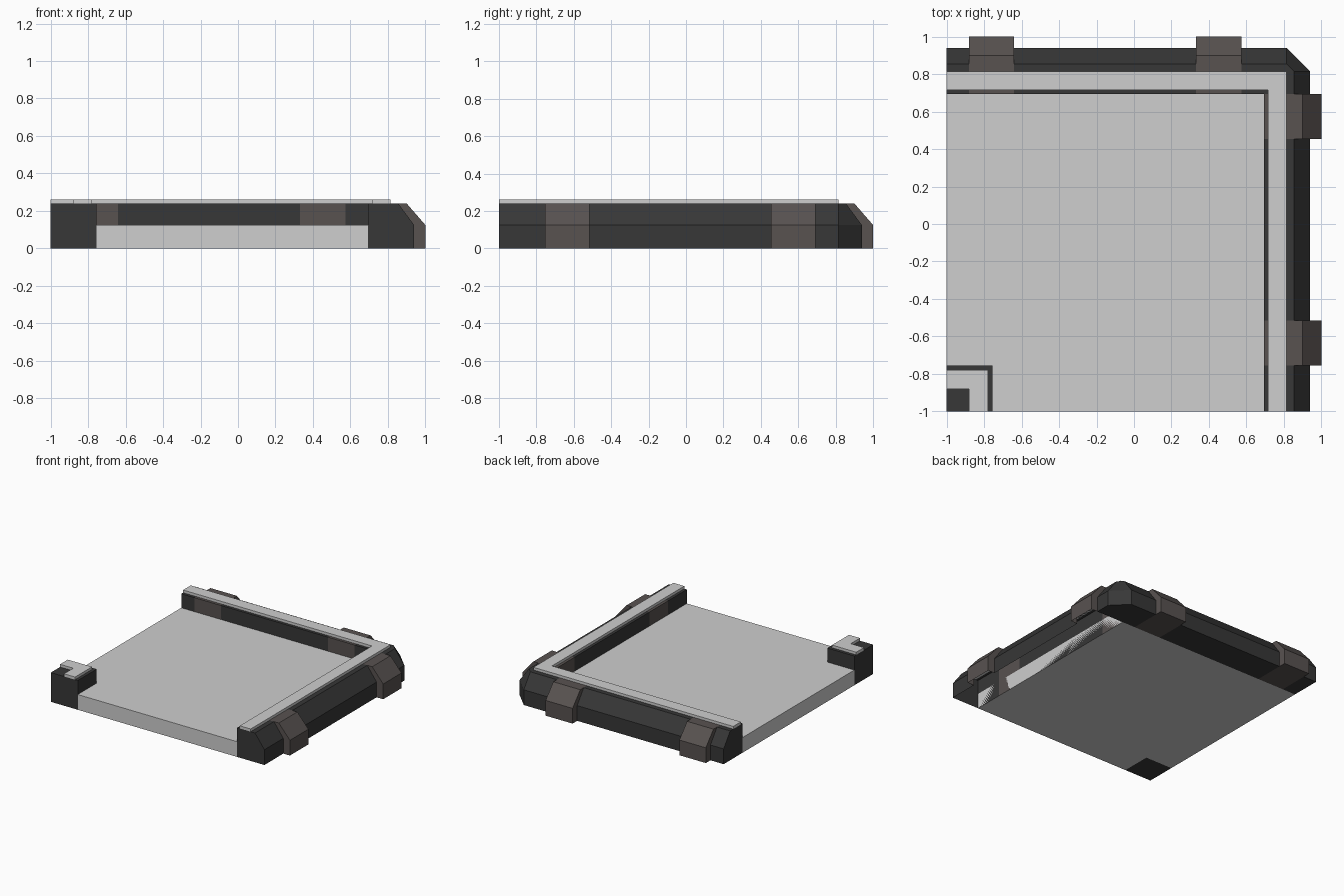
import bpy, bmesh

if "Cube" in bpy.data.objects:
    bpy.data.objects.remove(bpy.data.objects["Cube"])

def material(name, rgb):
    m = bpy.data.materials.new(name)
    m.diffuse_color = (*rgb, 1)
    m.use_nodes = True
    m.node_tree.nodes["Principled BSDF"].inputs["Base Color"].default_value = m.diffuse_color
    return m

LIGHT = material("light grey", (0.62, 0.62, 0.62))
DARK = material("charcoal", (0.038, 0.038, 0.038))
BROWN = material("warm grey", (0.098, 0.085, 0.081))

IN, OUT, MID, TOP = 0.693, 0.94, 0.125, 0.24
# Cross-sections (outward distance, height), counter-clockwise, bottom edge first
WALL = [(IN, 0), (OUT, 0), (OUT, MID), (0.855, TOP), (IN, TOP)]
CLAMP = [(IN, 0), (1, 0), (1, MID), (0.90, TOP), (IN, TOP)]
# Part of the clamp's end that stands proud of the wall
CLAMP_END = [(OUT, 0), (1, 0), (1, MID), (0.90, TOP), (0.855, TOP), (OUT, MID)]

def finish(name, bm, mat):
    me = bpy.data.meshes.new(name)
    bm.to_mesh(me)
    bm.free()
    me.materials.append(mat)
    ob = bpy.data.objects.new(name, me)
    bpy.context.collection.objects.link(ob)
    return ob

def run(name, profile, spans, side, mat, start_cap=None, end_cap=None, bottom=True):
    """Sweep a cross-section over spans along the right or back edge."""
    bm = bmesh.new()
    def face(pts):
        if side == "right":
            co = [(u, t, z) for u, z, t in pts]
        else:
            co = [(t, u, z) for u, z, t in reversed(pts)]
        bm.faces.new([bm.verts.new(c) for c in co])
    for i, (t0, t1) in enumerate(spans):
        for k in range(0 if bottom else 1, len(profile)):
            a, b = profile[k], profile[(k + 1) % len(profile)]
            face([(*a, t0), (*a, t1), (*b, t1), (*b, t0)])
        if start_cap and (end_cap or i == 0):
            face([(*p, t0) for p in start_cap])
        if end_cap:
            face([(*p, t1) for p in reversed(end_cap)])
    bmesh.ops.remove_doubles(bm, verts=bm.verts, dist=1e-5)
    return finish(name, bm, mat)

def plate(name, outline, z0, z1, mat):
    """Extrude a flat outline between two heights."""
    bm = bmesh.new()
    f = bm.faces.new([bm.verts.new((x, y, z0)) for x, y in outline])
    ext = bmesh.ops.extrude_face_region(bm, geom=[f], use_keep_orig=True)
    vs = [e for e in ext["geom"] if isinstance(e, bmesh.types.BMVert)]
    bmesh.ops.translate(bm, verts=vs, vec=(0, 0, z1 - z0))
    bmesh.ops.recalc_face_normals(bm, faces=bm.faces)
    return finish(name, bm, mat)

# Floor slab, notched around the small front-left post
P = -0.755
plate("floor", [(P, -1), (IN, -1), (IN, IN), (-1, IN), (-1, P), (P, P)], 0, MID, LIGHT)

# Front-left post with its L-shaped trim
plate("corner_post", [(-1, -1), (P, -1), (P, P), (-1, P)], 0, TOP, DARK)
A, B = -0.78, -0.88
plate("post_trim", [(B, -1), (A, -1), (A, A), (-1, A), (-1, B), (B, B)], TOP, 0.262, LIGHT)

# Straight walls and the clamps between them (right wall is hollow underneath)
right_clamps = [(-0.755, -0.515), (0.455, IN)]
back_clamps = [(-0.88, -0.64), (0.33, 0.575)]
run("right_wall", WALL, [(-1, -0.755), (-0.515, 0.455)], "right", DARK, WALL, None, False)
run("back_wall", WALL, [(-1, -0.88), (-0.64, 0.33), (0.575, IN)], "back", DARK, WALL)
run("right_clamps", CLAMP, right_clamps, "right", BROWN, CLAMP_END, CLAMP_END, False)
run("back_clamps", CLAMP, back_clamps, "back", BROWN, CLAMP_END, CLAMP_END)

# Chamfered back-right wall corner
bm = bmesh.new()
C = 0.815
rings = [[bm.verts.new((x, y, z)) for x, y in
          [(IN, IN), (o, IN), (o, C), (C, o), (IN, o)]]
         for z, o in ((0, OUT), (MID, OUT), (TOP, 0.855))]
for lo, hi in zip(rings, rings[1:]):
    for k in range(5):
        n = (k + 1) % 5
        bm.faces.new((lo[k], lo[n], hi[n], hi[k]))
bm.faces.new(rings[0][::-1])
bm.faces.new(rings[-1])
finish("wall_corner", bm, DARK)

# L-shaped trim along the top of the walls
T0, T1 = 0.716, 0.815
plate("wall_trim", [(T0, -1), (T1, -1), (T1, T1), (-1, T1), (-1, T0), (T0, T0)],
      TOP, 0.262, LIGHT)
